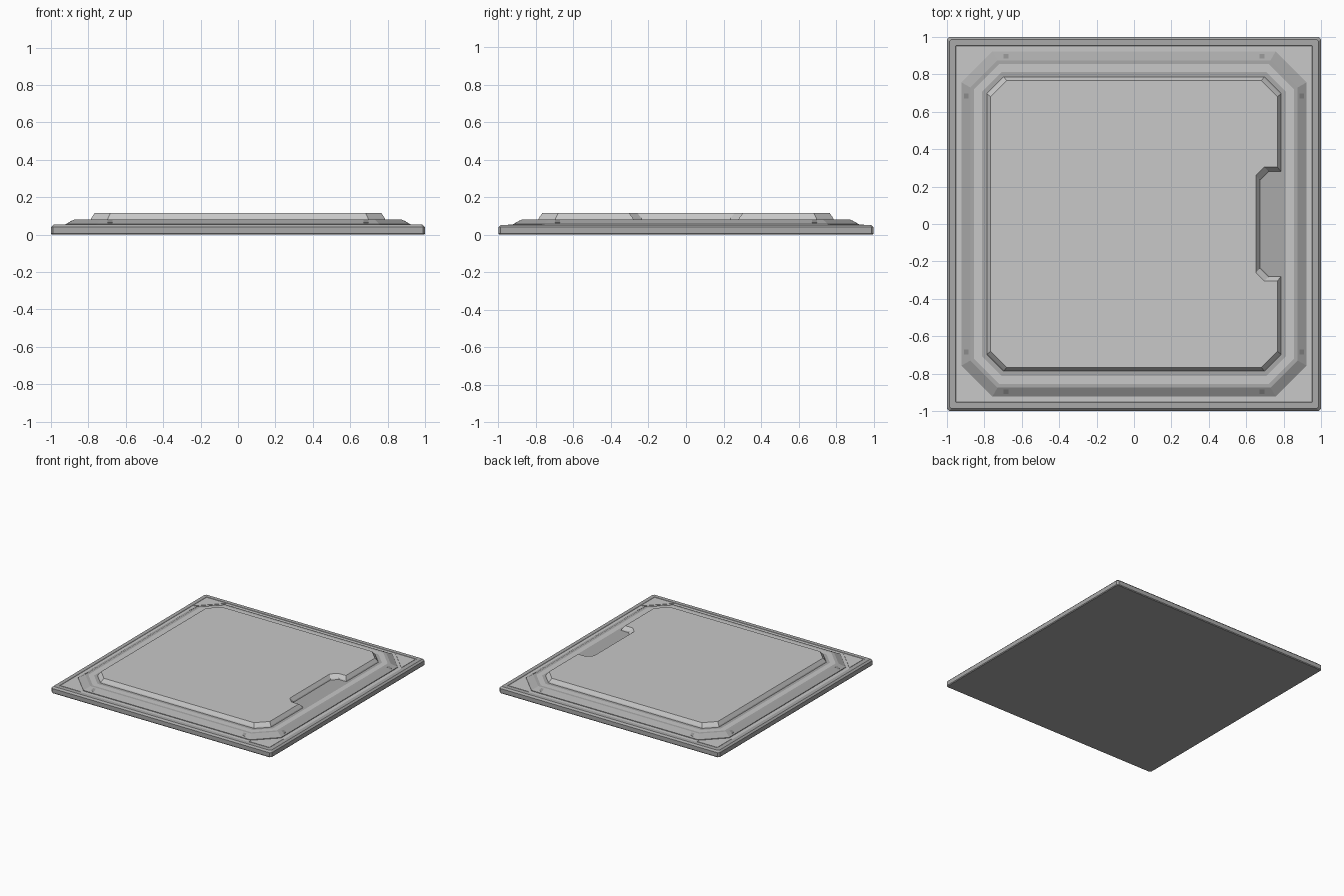
import bpy, bmesh
from mathutils import Vector

if "Cube" in bpy.data.objects:
    bpy.data.objects.remove(bpy.data.objects["Cube"])


def material(name, v):
    m = bpy.data.materials.new(name)
    m.diffuse_color = (v, v, v, 1)
    m.use_nodes = True
    m.node_tree.nodes["Principled BSDF"].inputs["Base Color"].default_value = m.diffuse_color
    return m


LIGHT = material("light_grey", 0.58)
MID = material("mid_grey", 0.40)
DARK = material("dark_grey", 0.27)


def loft(name, loops, bands, cap, bottom=True):
    """Stack matching loops of points; bands and cap give material slots."""
    bm = bmesh.new()
    rows = [[bm.verts.new(p) for p in lp] for lp in loops]
    n = len(rows[0])
    for a, b, slot in zip(rows, rows[1:], bands):
        for i in range(n):
            j = (i + 1) % n
            bm.faces.new((a[i], a[j], b[j], b[i])).material_index = slot
    bm.faces.new(rows[-1]).material_index = cap
    if bottom:
        bm.faces.new(rows[0][::-1]).material_index = bands[0]
    me = bpy.data.meshes.new(name)
    bm.to_mesh(me)
    bm.free()
    for m in (LIGHT, MID, DARK):
        me.materials.append(m)
    ob = bpy.data.objects.new(name, me)
    bpy.context.collection.objects.link(ob)
    return ob


def octagon(h, c, z):
    """Square of half width h with corners cut by c, counter-clockwise."""
    k = h - c
    return [(x, y, z) for x, y in ((h, -k), (h, k), (k, h), (-k, h),
                                   (-h, k), (-h, -k), (-k, -h), (k, -h))]


def panel_outline(h, c, nx, ny, z):
    """Cut-corner square with a chamfered notch in its right side."""
    k, e = h - c, 0.045
    pts = [(h, ny), (h, k), (k, h), (-k, h), (-h, k),
           (-h, -k), (-k, -h), (k, -h), (h, -k), (h, -ny),
           (nx + e, -ny), (nx, -ny + e), (nx, ny - e), (nx + e, ny)]
    return [(x, y, z) for x, y in pts]


# square base slab with a chamfered mid-grey rim and a light field
loft("base_slab", [octagon(0.995, 0.012, 0), octagon(1.0, 0.012, 0.006),
                   octagon(1.0, 0.012, 0.04), octagon(0.987, 0.01, 0.053),
                   octagon(0.955, 0.004, 0.053), octagon(0.953, 0.004, 0.051)],
     [1, 1, 1, 1, 1], 0)

# raised frame: sloped skirt, light band, darker inner tray
loft("raised_frame", [octagon(0.922, 0.165, 0.048), octagon(0.922, 0.165, 0.056),
                      octagon(0.875, 0.145, 0.081), octagon(0.855, 0.135, 0.081),
                      octagon(0.812, 0.105, 0.081)],
     [1, 1, 1, 0], 1)

# main raised panel with the notch on the right
loft("top_panel", [panel_outline(0.788, 0.09, 0.675, 0.28, 0.079),
                   panel_outline(0.784, 0.09, 0.671, 0.284, 0.09),
                   panel_outline(0.766, 0.085, 0.652, 0.305, 0.116)],
     [0, 0], 0)

# thin triangular plates in the four corners
for sx, sy, tag in ((1, 1, "back_right"), (-1, 1, "back_left"),
                    (-1, -1, "front_left"), (1, -1, "front_right")):
    tri = [(0.948, 0.948), (0.765, 0.948), (0.948, 0.765)]
    tri = [(x * sx, y * sy) for x, y in tri]
    if sx * sy < 0:
        tri.reverse()
    loft("corner_plate_" + tag,
         [[(x, y, z) for x, y in tri] for z in (0.05, 0.054)], [0], 0)

# small dark studs lying on the sloped skirt, two per side
out_dir = [Vector((1, 0, 0)), Vector((0, 1, 0)), Vector((-1, 0, 0)), Vector((0, -1, 0))]
for side, d in enumerate(out_dir):
    t = Vector((-d.y, d.x, 0))
    for s in (-1, 1):
        def quad(lift):
            r0, r1 = 0.909, 0.884
            z0, z1 = 0.063 + lift, 0.0762 + lift
            return [d * r + t * (s * 0.685 + w) + Vector((0, 0, z))
                    for r, w, z in ((r0, -0.013, z0), (r0, 0.013, z0),
                                    (r1, 0.013, z1), (r1, -0.013, z1))]
        loft(f"skirt_stud_{side}_{'a' if s < 0 else 'b'}",
             [quad(-0.002), quad(0.001)], [2], 2)
